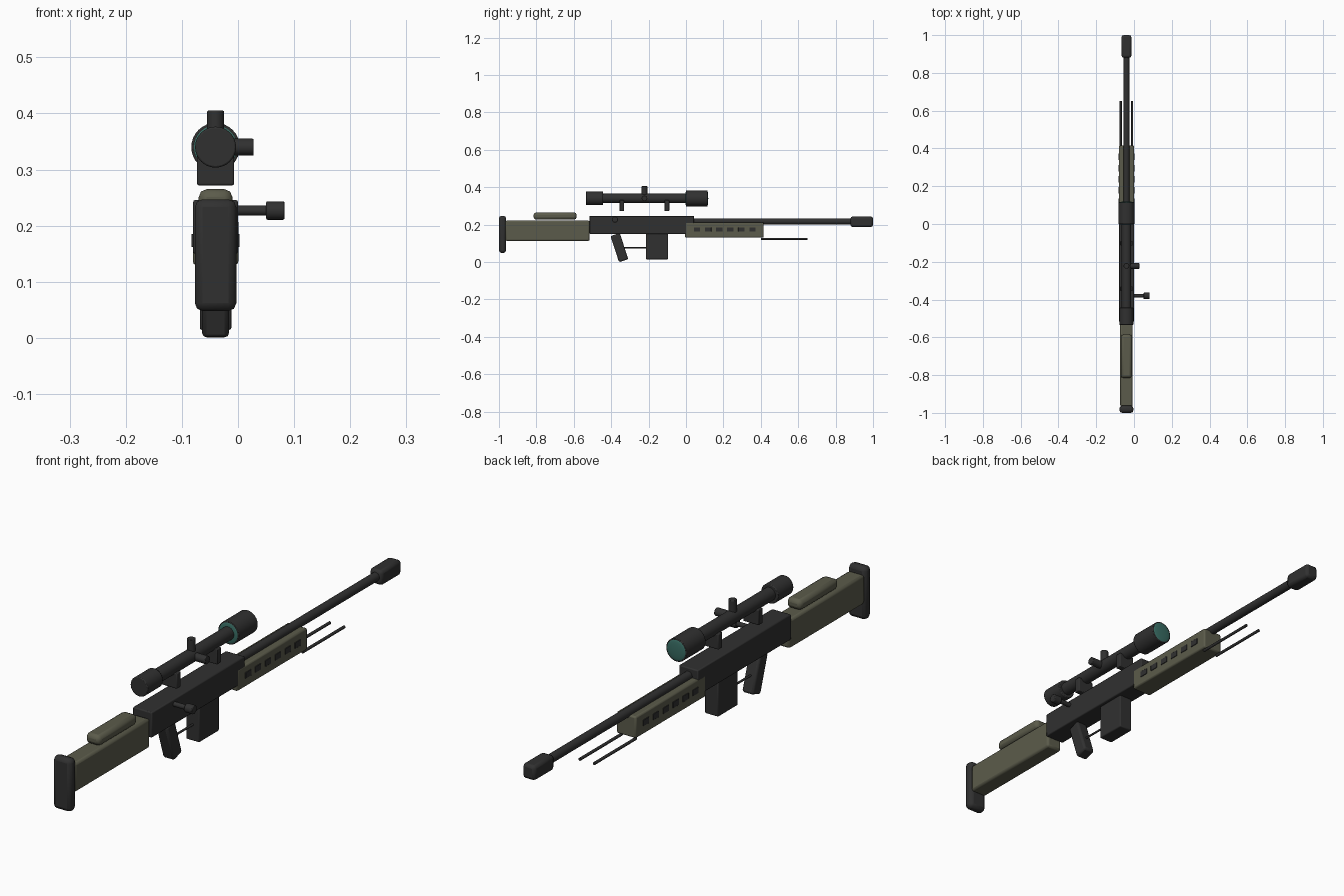
import bpy
from math import radians
from mathutils import Vector

cube = bpy.data.objects.get("Cube")
if cube:
    bpy.data.objects.remove(cube, do_unlink=True)

AXIS = -0.04  # x of the barrel line


def material(name, colour):
    m = bpy.data.materials.new(name)
    m.use_nodes = True
    m.diffuse_color = (*colour, 1)
    m.node_tree.nodes["Principled BSDF"].inputs["Base Color"].default_value = (*colour, 1)
    return m


METAL = material("dark metal", (0.03, 0.03, 0.03))
OLIVE = material("olive polymer", (0.105, 0.105, 0.07))
GLASS = material("teal glass", (0.04, 0.15, 0.125))


def finish(name, mat, bevel=0, segments=2):
    ob = bpy.context.object
    ob.name = name
    ob.data.materials.append(mat)
    bpy.ops.object.transform_apply(location=False, rotation=False, scale=True)
    if bevel:
        mod = ob.modifiers.new("rounded edges", "BEVEL")
        mod.width, mod.segments = bevel, segments
        mod.limit_method, mod.angle_limit = "ANGLE", radians(40)
    bpy.ops.object.shade_smooth_by_angle(angle=radians(35))
    return ob


def box(name, mat, width, y0, y1, z0, z1, bevel=0.004, x=AXIS, tilt=0):
    bpy.ops.mesh.primitive_cube_add(size=1, location=(x, (y0 + y1) / 2, (z0 + z1) / 2))
    ob = bpy.context.object
    ob.scale = (width, y1 - y0, z1 - z0)
    ob.rotation_euler.x = radians(tilt)
    return finish(name, mat, bevel)


def rod(name, mat, radius, start, end, bevel=0, sides=32):
    a, b = Vector(start), Vector(end)
    bpy.ops.mesh.primitive_cylinder_add(vertices=sides, radius=radius,
                                        depth=(b - a).length, location=(a + b) / 2)
    bpy.context.object.rotation_euler = (b - a).to_track_quat("Z", "Y").to_euler()
    return finish(name, mat, bevel)


# Stock
box("butt_pad", METAL, 0.074, -1.0, -0.962, 0.048, 0.247, 0.014)
box("stock", OLIVE, 0.066, -0.966, -0.515, 0.112, 0.222, 0.009)
box("cheek_rest", OLIVE, 0.06, -0.815, -0.585, 0.226, 0.265, 0.014)

# Receiver, magazine and grip
box("receiver", METAL, 0.08, -0.516, 0.043, 0.15, 0.246)
box("magazine", METAL, 0.056, -0.215, -0.095, 0.014, 0.151)
box("grip", METAL, 0.048, -0.382, -0.33, 0.003, 0.15, 0.008, tilt=18)
rod("trigger_bar", METAL, 0.004, (AXIS, -0.345, 0.075), (AXIS, -0.21, 0.075), sides=12)

# Bolt handle
rod("bolt_rod", METAL, 0.009, (-0.02, -0.38, 0.227), (0.055, -0.38, 0.227), sides=20)
rod("bolt_knob", METAL, 0.0165, (0.05, -0.38, 0.227), (0.083, -0.38, 0.227), 0.003, 20)

# Handguard with a row of vents on both sides
box("handguard", OLIVE, 0.081, -0.005, 0.415, 0.13, 0.212, 0.006)
for i in range(6):
    y = 0.059 + 0.0593 * i
    for side, s in (("right", -1), ("left", 1)):
        box(f"vent_{side}_{i + 1}", METAL, 0.006, y - 0.017, y + 0.017, 0.162, 0.185,
            0.001, x=AXIS + s * 0.04)

# Barrel and muzzle
rod("barrel", METAL, 0.0165, (AXIS, 0.03, 0.217), (AXIS, 0.9, 0.217))
box("muzzle_brake", METAL, 0.052, 0.88, 1.0, 0.187, 0.243, 0.011)

# Folded bipod
for side, s in (("right", -1), ("left", 1)):
    rod(f"bipod_leg_{side}", METAL, 0.0055, (AXIS + s * 0.03, 0.4, 0.123),
        (AXIS + s * 0.03, 0.65, 0.123), sides=12)

# Scope
SZ = 0.34
rod("scope_tube", METAL, 0.025, (AXIS, -0.46, SZ), (AXIS, 0.02, SZ))
rod("scope_eyepiece", METAL, 0.0365, (AXIS, -0.535, SZ), (AXIS, -0.443, SZ), 0.003)
rod("scope_objective", METAL, 0.0432, (AXIS, 0, SZ), (AXIS, 0.115, SZ), 0.002)
for label, y in (("rear", 0.001), ("front", 0.114)):
    bpy.ops.mesh.primitive_uv_sphere_add(segments=32, ring_count=16, radius=1,
                                         location=(AXIS, y, SZ))
    bpy.context.object.scale = (0.0395, 0.005, 0.0395)
    finish(f"scope_lens_{label}", GLASS)
rod("turret_top", METAL, 0.015, (AXIS, -0.222, SZ), (AXIS, -0.222, 0.405), 0.002)
rod("turret_side", METAL, 0.015, (AXIS, -0.222, SZ), (0.028, -0.222, SZ), 0.002)
for label, y in (("rear", -0.343), ("front", -0.102)):
    box(f"scope_mount_{label}", METAL, 0.066, y - 0.0125, y + 0.0125, 0.272, 0.33, 0.003)
